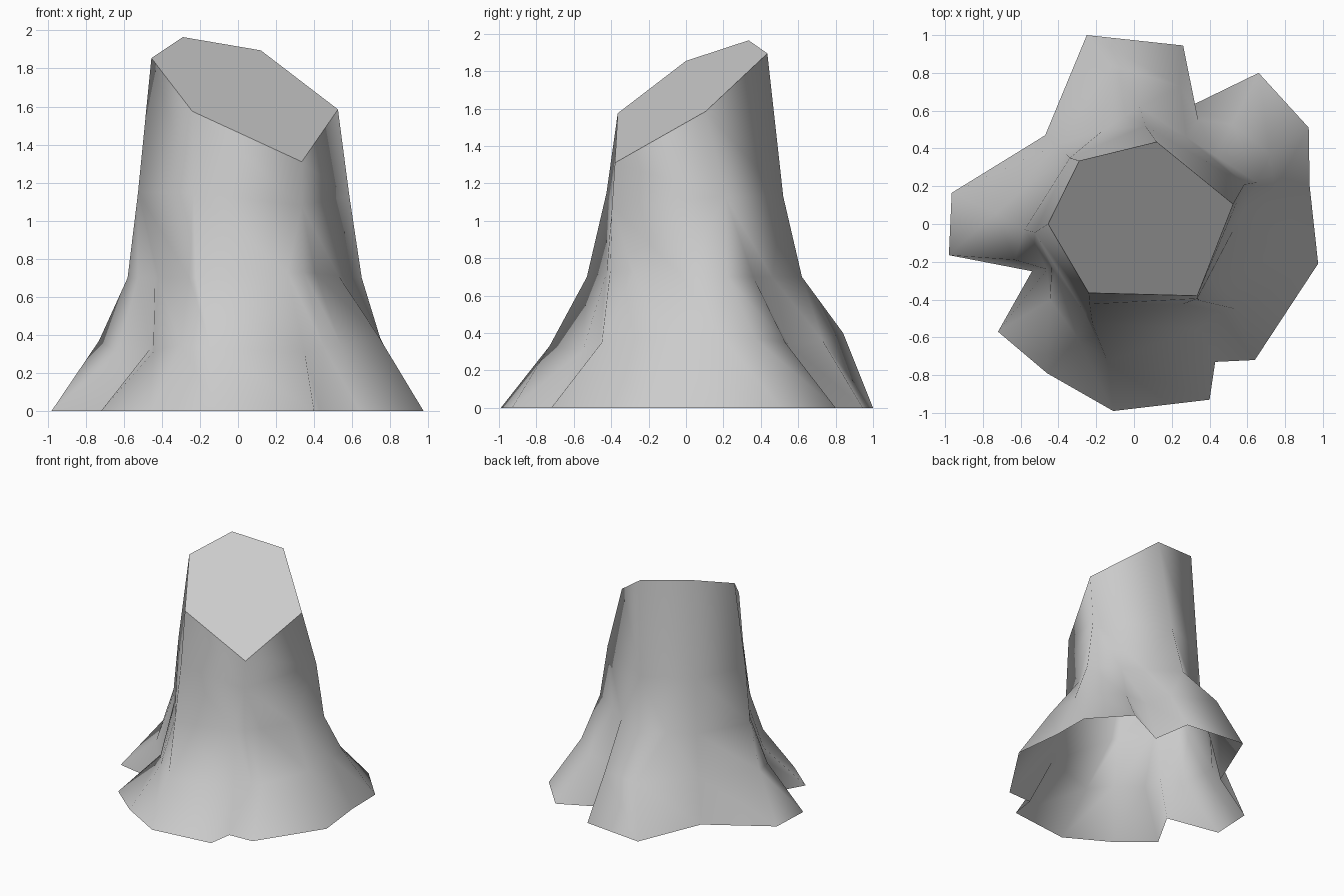
import bpy
import bmesh
from mathutils import Vector

default_cube = bpy.data.objects.get("Cube")
if default_cube:
    bpy.data.objects.remove(default_cube, do_unlink=True)


def make_material(name, colour):
    material = bpy.data.materials.new(name)
    material.use_nodes = True
    material.diffuse_color = colour
    shader = material.node_tree.nodes["Principled BSDF"]
    shader.inputs["Base Color"].default_value = colour
    return material


# Six-sided trunk sections, clockwise seen from above
cut_rim = [(-.29, .335, 1.965), (.12, .435, 1.895), (.525, .105, 1.585),
           (.335, -.38, 1.31), (-.24, -.365, 1.575), (-.455, 0, 1.855)]
waist = [(-.34, .35, 1.15), (.06, .52, 1.13), (.585, .21, 1.13),
         (.335, -.395, 1.08), (-.235, -.425, 1.15), (-.525, -.045, 1.15)]
shoulder = [(-.36, .37, .7), (.03, .62, .7), (.65, .22, .7),
            (.345, -.405, .73), (-.22, -.53, .7), (-.58, -.03, .7)]

# Roots: ground x and y, knee position, place along the shoulder section
roots = [((-.25, 1), (-.12, .84, .4), .5),
         ((.26, .945), (.245, .73, .36), 1),
         ((.31, .63), (.34, .55, .34), 1.4),
         ((.66, .8), (.52, .53, .35), 1.65),
         ((.925, .51), (.72, .37, .37), 2),
         ((.93, .2), (.745, .18, .39), 2),
         ((.975, -.21), (.74, -.12, .39), 2.4),
         ((.64, -.72), (.54, -.45, .35), 2.8),
         ((.43, -.73), (.45, -.46, .34), 3),
         ((.4, -.93), (.35, -.55, .31), 3.15),
         ((-.11, -.99), (-.14, -.73, .33), 4),
         ((-.46, -.79), (-.3, -.6, .35), 4.1),
         ((-.72, -.57), (-.445, -.4, .31), 4.55),
         ((-.54, -.25), (-.46, -.24, .33), 4.6),
         ((-.98, -.165), (-.63, -.19, .31), 4.85),
         ((-.965, .165), (-.73, .06, .37), 5),
         ((-.47, .47), (-.41, .42, .36), 6)]

mesh = bmesh.new()
made = {}


def shared_vertex(point):
    """Vertex at a point, reused where strips of bark meet."""
    key = tuple(point)
    if key not in made:
        made[key] = mesh.verts.new(key)
    return made[key]


def add_face(corners):
    """Face from its distinct corners, skipped when it has no area."""
    distinct = list(dict.fromkeys(corners))
    if len(distinct) > 2:
        return mesh.faces.new(distinct)


def along(section, place):
    """Point at a fractional corner number of a closed section."""
    corner = int(place)
    start = Vector(section[corner % len(section)])
    end = Vector(section[(corner + 1) % len(section)])
    return start.lerp(end, place - corner)


def bark_column(ground, knee, place):
    """Vertices of one line of bark from the ground to the cut."""
    trunk_corner = round(place) % len(waist)
    points = [(*ground, 0), knee, along(shoulder, place),
              waist[trunk_corner], cut_rim[trunk_corner]]
    return [shared_vertex(point) for point in points]


# Bark walls, left open underneath
columns = [bark_column(*root) for root in roots]
for left, right in zip(columns, columns[1:] + columns[:1]):
    for low in range(len(left) - 1):
        high = low + 1
        add_face((left[low], left[high], right[high], right[low]))

# Slanted cut face
cut = add_face([column[-1] for column in columns])
bmesh.ops.recalc_face_normals(mesh, faces=mesh.faces[:])
if cut.normal.z < 0:
    bmesh.ops.reverse_faces(mesh, faces=mesh.faces[:])

# Smooth bark with a crisp rim around the cut
for face in mesh.faces:
    face.smooth = face is not cut
for edge in cut.edges:
    edge.smooth = False

data = bpy.data.meshes.new("tree_stump")
mesh.to_mesh(data)
mesh.free()
stump = bpy.data.objects.new("tree_stump", data)
bpy.context.collection.objects.link(stump)
data.materials.append(make_material("pale grey", (0.6, 0.6, 0.6, 1)))
